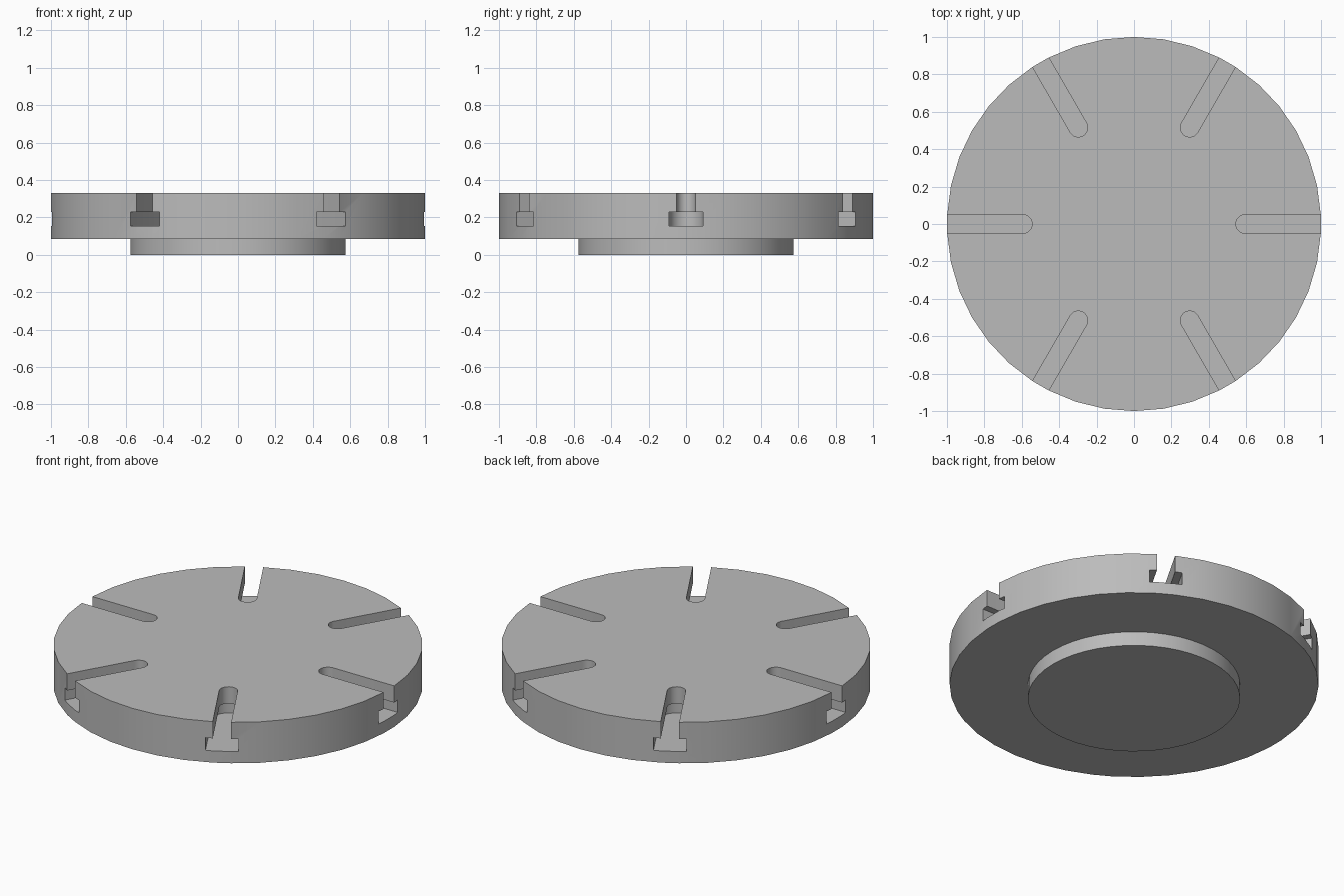
import bpy, bmesh
from math import radians, degrees, asin, sin, cos, pi

cube = bpy.data.objects.get("Cube")
if cube:
    bpy.data.objects.remove(cube, do_unlink=True)

SLOTS = 6
SLOT_HALF, TEE_HALF = 0.05, 0.09
SLOT_CENTRE = 0.595          # radius of the rounded slot ends
BASE, TOP = 0.085, 0.33      # underside and top of the plate

grey = bpy.data.materials.new("machined grey")
grey.use_nodes = True
grey.diffuse_color = (0.5, 0.5, 0.5, 1)
grey.node_tree.nodes["Principled BSDF"].inputs["Base Color"].default_value = (0.5, 0.5, 0.5, 1)


def prism(name, outline, z0, z1):
    """Extrude a flat outline from z0 up to z1."""
    bm = bmesh.new()
    face = bm.faces.new([bm.verts.new((x, y, z0)) for x, y in outline])
    top = bmesh.ops.extrude_face_region(bm, geom=[face])["geom"]
    bmesh.ops.translate(bm, vec=(0, 0, z1 - z0),
                        verts=[v for v in top if isinstance(v, bmesh.types.BMVert)])
    bmesh.ops.recalc_face_normals(bm, faces=bm.faces)
    mesh = bpy.data.meshes.new(name)
    bm.to_mesh(mesh)
    bm.free()
    mesh.materials.append(grey)
    obj = bpy.data.objects.new(name, mesh)
    bpy.context.collection.objects.link(obj)
    return obj


def slot_outline(half, steps=12):
    """Radial slot with a rounded inner end, open past the rim."""
    arc = [(SLOT_CENTRE + half * cos(pi / 2 + pi * i / steps),
            half * sin(pi / 2 + pi * i / steps)) for i in range(steps + 1)]
    return arc + [(1.2, -half), (1.2, half)]


def cut(target, cutter):
    bpy.context.view_layer.objects.active = target
    mod = target.modifiers.new("slot", "BOOLEAN")
    mod.operation = "DIFFERENCE"
    mod.solver = "EXACT"
    mod.object = cutter
    bpy.ops.object.modifier_apply(modifier=mod.name)
    bpy.data.objects.remove(cutter, do_unlink=True)


# Round plate, with rim facets laid out evenly between the slots
pitch = 360 / SLOTS
edge = degrees(asin(SLOT_HALF))
rim = []
for k in range(SLOTS):
    for i in range(7):
        a = radians(pitch * k + edge + (pitch - 2 * edge) * i / 6)
        rim.append((cos(a), sin(a)))
plate = prism("plate", rim, BASE, TOP)

# T-slots: a narrow neck open at the top over a wider channel
for k in range(SLOTS):
    for half, z0, z1 in ((SLOT_HALF, 0.2, 0.4), (TEE_HALF, 0.155, 0.23)):
        cutter = prism("slot_cutter", slot_outline(half), z0, z1)
        cutter.rotation_euler.z = radians(pitch * k)
        cutter.hide_render = True
        bpy.context.view_layer.update()
        cut(plate, cutter)

# Locating boss under the plate
boss = prism("boss", [(0.575 * cos(2 * pi * i / 48), 0.575 * sin(2 * pi * i / 48))
                      for i in range(48)], 0, BASE + 0.02)

# Smooth the round walls, keep the edges sharp
for obj in (plate, boss):
    bpy.ops.object.select_all(action="DESELECT")
    obj.select_set(True)
    bpy.context.view_layer.objects.active = obj
    bpy.ops.object.shade_smooth_by_angle(angle=radians(30))
